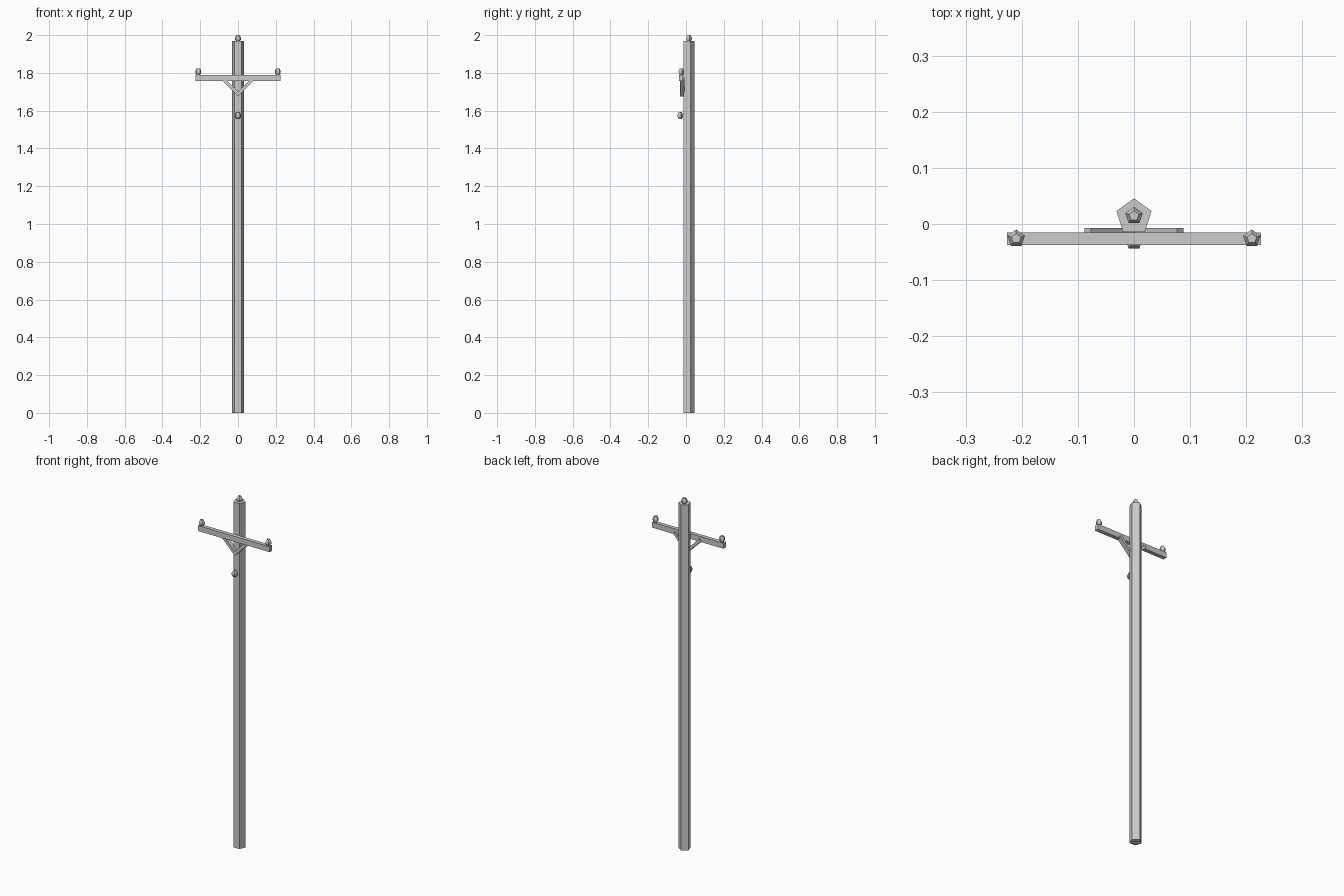
import bpy, bmesh
from math import sin, cos, pi

if "Cube" in bpy.data.objects:
    bpy.data.objects.remove(bpy.data.objects["Cube"])


def make_object(name, bm):
    bmesh.ops.recalc_face_normals(bm, faces=bm.faces)
    me = bpy.data.meshes.new(name)
    bm.to_mesh(me)
    bm.free()
    ob = bpy.data.objects.new(name, me)
    bpy.context.collection.objects.link(ob)
    return ob


def lathe(name, profile, loc, sides=5):
    """Five-sided turned solid from (radius, height) pairs, one corner facing +y."""
    bm = bmesh.new()
    rings = []
    for r, z in profile:
        rings.append([bm.verts.new((loc[0] + r * sin(2 * pi * i / sides),
                                    loc[1] + r * cos(2 * pi * i / sides),
                                    loc[2] + z)) for i in range(sides)])
    for a, b in zip(rings, rings[1:]):
        for i in range(sides):
            j = (i + 1) % sides
            bm.faces.new((a[i], a[j], b[j], b[i]))
    bm.faces.new(rings[0])
    bm.faces.new(rings[-1])
    return make_object(name, bm)


def extrude_xz(name, outline, y0, y1):
    """Front-view outline extruded in depth."""
    bm = bmesh.new()
    face = bm.faces.new([bm.verts.new((x, y0, z)) for x, z in outline])
    new = bmesh.ops.extrude_face_region(bm, geom=[face])["geom"]
    verts = [g for g in new if isinstance(g, bmesh.types.BMVert)]
    bmesh.ops.translate(bm, verts=verts, vec=(0, y1 - y0, 0))
    return make_object(name, bm)


# Pole
lathe("pole", [(0.033, 0), (0.033, 1.97)], (0, 0.0128, 0))

# Crossarm
extrude_xz("crossarm", [(-0.226, 1.758), (0.226, 1.758), (0.226, 1.789), (-0.226, 1.789)],
           -0.037, -0.015)

# Diagonal braces meeting in a V on the pole
for side, s in (("left", -1), ("right", 1)):
    outline = [(0, 1.676), (0.088, 1.764), (0.0765, 1.7755), (0, 1.699)]
    extrude_xz("brace_" + side, [(s * x, z) for x, z in outline], -0.031, -0.007)

# Insulators: pole top, both arm ends, and pole front
knob = [(0.009, 0), (0.0162, 0.011), (0.0162, 0.022), (0.009, 0.035)]
for name, loc in (("top", (0, 0.0145, 1.965)),
                  ("left", (-0.21, -0.026, 1.789)),
                  ("right", (0.21, -0.026, 1.789)),
                  ("lower", (0, -0.031, 1.557))):
    lathe("insulator_" + name, knob, loc)
